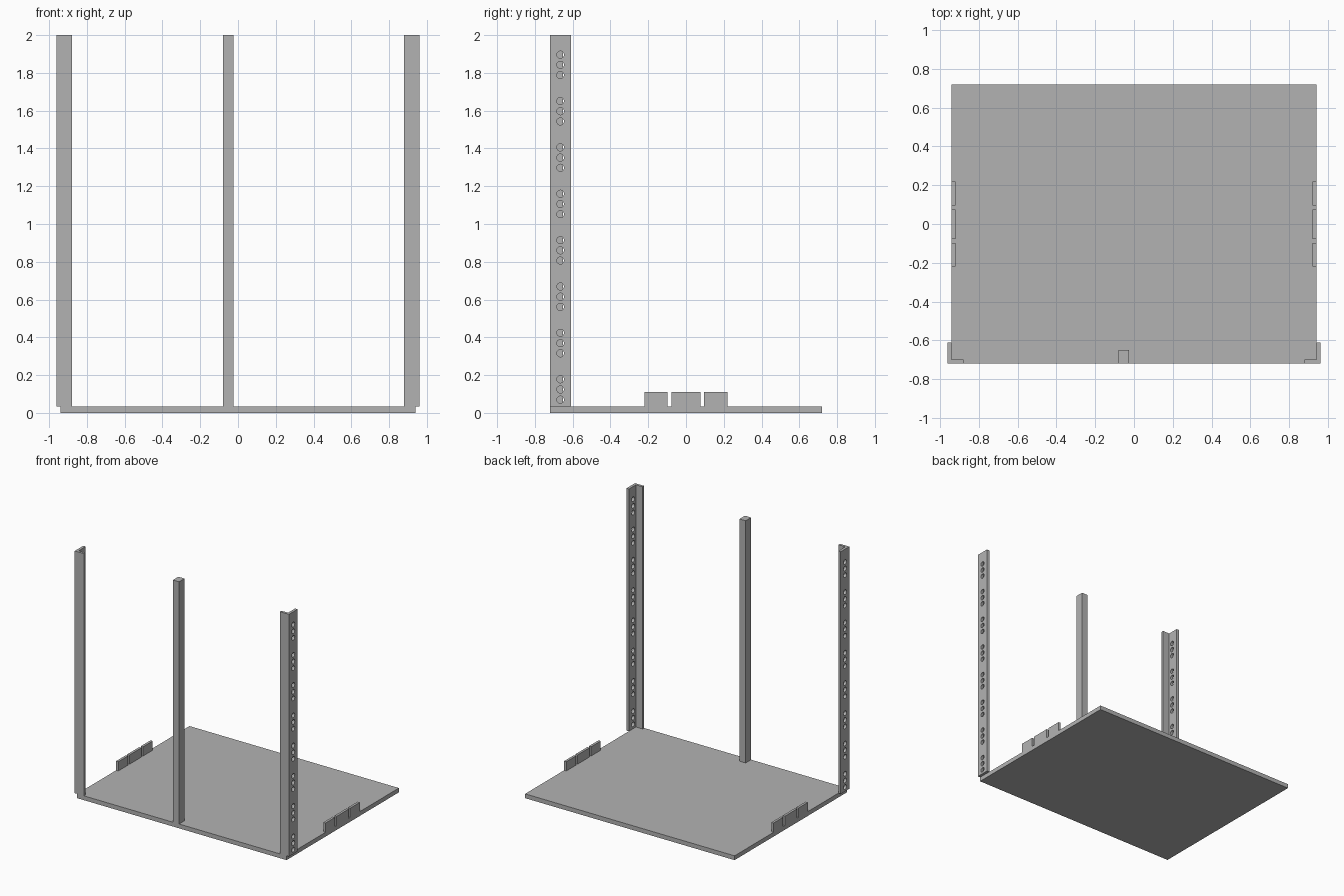
import bpy
import bmesh
import math
from mathutils import Matrix, Vector

cube = bpy.data.objects.get("Cube")
if cube:
    bpy.data.objects.remove(cube, do_unlink=True)

grey = bpy.data.materials.new("plain grey")
grey.use_nodes = True
colour = (0.45, 0.45, 0.45, 1)
grey.diffuse_color = colour
grey.node_tree.nodes["Principled BSDF"].inputs["Base Color"].default_value = colour

BASE_TOP, TOP = 0.035, 2.0
HALF_X, FRONT = 0.94, -0.72


def make_object(name, bm):
    bmesh.ops.recalc_face_normals(bm, faces=bm.faces)
    mesh = bpy.data.meshes.new(name)
    bm.to_mesh(mesh)
    bm.free()
    mesh.materials.append(grey)
    obj = bpy.data.objects.new(name, mesh)
    bpy.context.collection.objects.link(obj)
    return obj


def box(name, low, high):
    low, high = Vector(low), Vector(high)
    bm = bmesh.new()
    place = Matrix.Translation((low + high) / 2) @ Matrix.Diagonal((high - low).to_4d())
    bmesh.ops.create_cube(bm, size=1, matrix=place)
    return make_object(name, bm)


def mirror_x(obj):
    obj.modifiers.new("other side", 'MIRROR').use_axis[0] = True


# Base plate and slim front post
box("base_plate", (-HALF_X, FRONT, 0), (HALF_X, -FRONT, BASE_TOP))
box("centre_post", (-0.08, FRONT, BASE_TOP), (-0.025, -0.65, TOP))

# Three low tabs along each side edge
for name, y0, y1 in (("front", -0.22, -0.098), ("middle", -0.078, 0.076), ("back", 0.096, 0.22)):
    mirror_x(box(name + "_side_tabs", (0.92, y0, BASE_TOP), (HALF_X, y1, 0.11)))

# L-section corner uprights
profile = [(0.88, FRONT), (0.962, FRONT), (0.962, -0.61),
           (HALF_X, -0.61), (HALF_X, -0.70), (0.88, -0.70)]
bm = bmesh.new()
face = bm.faces.new([bm.verts.new((x, y, BASE_TOP)) for x, y in profile])
extruded = bmesh.ops.extrude_face_region(bm, geom=[face])["geom"]
bmesh.ops.translate(bm, vec=(0, 0, TOP - BASE_TOP),
                    verts=[v for v in extruded if isinstance(v, bmesh.types.BMVert)])
uprights = make_object("corner_uprights", bm)

# Rows of three bolt holes through the side flange
bm = bmesh.new()
for group in range(8):
    for hole in range(3):
        z = 0.07 + group * 0.2455 + hole * 0.054
        place = Matrix.Translation((0.95, -0.665, z)) @ Matrix.Rotation(math.pi / 2, 4, 'Y')
        bmesh.ops.create_cone(bm, cap_ends=True, segments=24, radius1=0.019,
                              radius2=0.019, depth=0.06, matrix=place)
cutter = make_object("hole_cutter", bm)
cutter.hide_render = True
cutter.hide_viewport = True
cut = uprights.modifiers.new("bolt holes", 'BOOLEAN')
cut.operation = 'DIFFERENCE'
cut.solver = 'EXACT'
cut.object = cutter
mirror_x(uprights)
